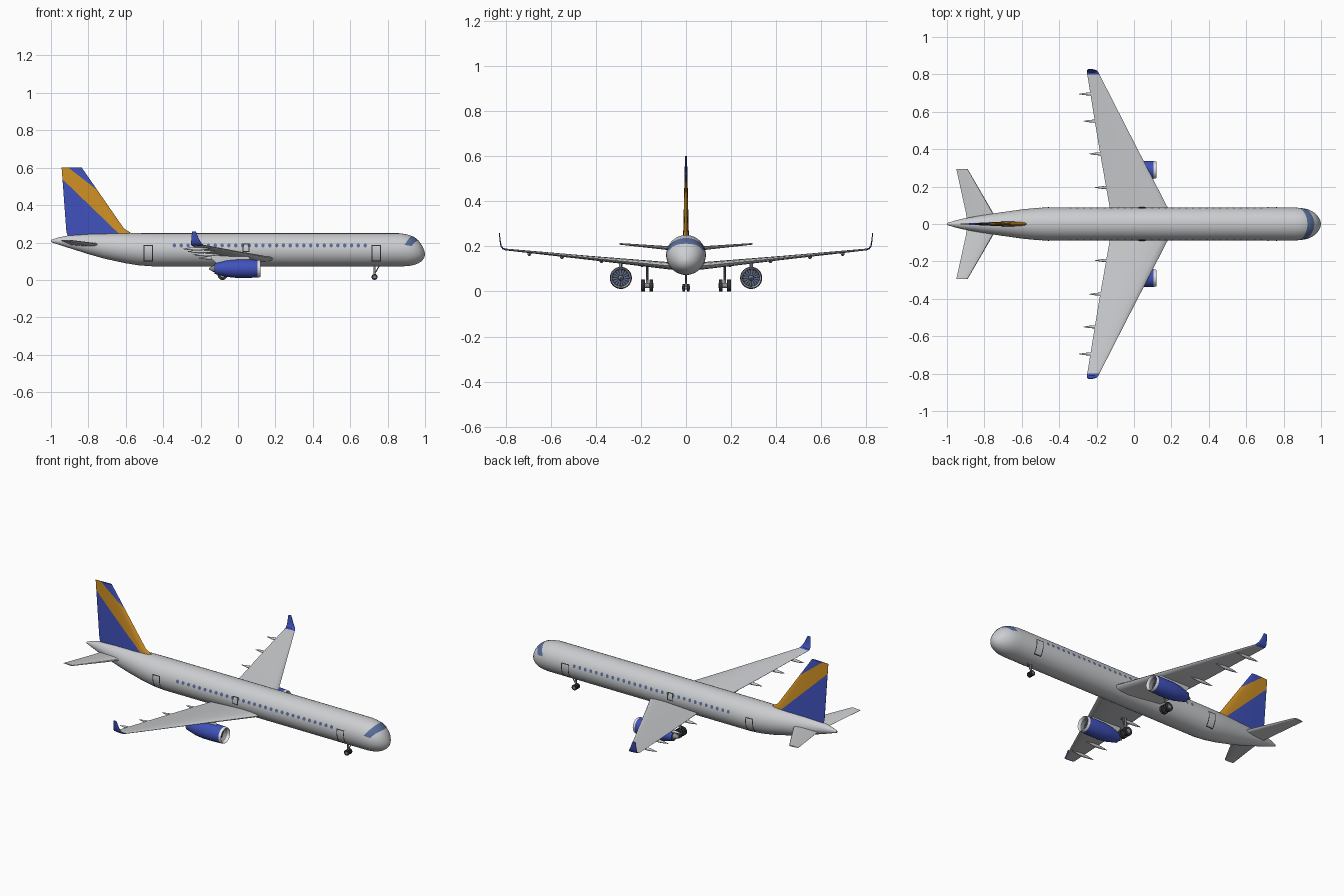
import bpy, bmesh, math
from mathutils import Vector, Matrix

if "Cube" in bpy.data.objects:
    bpy.data.objects.remove(bpy.data.objects["Cube"])


def material(name, rgb):
    m = bpy.data.materials.new(name)
    m.use_nodes = True
    m.diffuse_color = (*rgb, 1)
    m.node_tree.nodes["Principled BSDF"].inputs["Base Color"].default_value = (*rgb, 1)
    return m


GREY = material("light grey paint", (0.60, 0.61, 0.63))
BLUE = material("blue paint", (0.05, 0.085, 0.50))
GOLD = material("gold paint", (0.62, 0.28, 0.018))
GLASS = material("blue grey glass", (0.10, 0.15, 0.32))
WHITE = material("white lip", (0.80, 0.80, 0.80))
DARK = material("dark rubber", (0.03, 0.03, 0.035))
METAL = material("gear metal", (0.25, 0.26, 0.29))


def finish(name, bm, mats, mirror=False, recalc=True, smooth=35):
    if recalc:
        bmesh.ops.recalc_face_normals(bm, faces=bm.faces)
    me = bpy.data.meshes.new(name)
    bm.to_mesh(me)
    bm.free()
    for m in mats:
        me.materials.append(m)
    ob = bpy.data.objects.new(name, me)
    bpy.context.collection.objects.link(ob)
    if mirror:
        mod = ob.modifiers.new("Mirror", 'MIRROR')
        mod.use_axis = (False, True, False)
        mod.use_mirror_merge = False
    bpy.ops.object.select_all(action='DESELECT')
    ob.select_set(True)
    bpy.context.view_layer.objects.active = ob
    bpy.ops.object.shade_smooth_by_angle(angle=math.radians(smooth))
    return ob


def skin(bm, rings, caps=True):
    """Bridge closed rings of equal point count."""
    vs = [[bm.verts.new(p) for p in r] for r in rings]
    n = len(vs[0])
    for a, b in zip(vs, vs[1:]):
        for i in range(n):
            bm.faces.new((a[i], a[(i + 1) % n], b[(i + 1) % n], b[i]))
    if caps:
        bm.faces.new(vs[0])
        bm.faces.new(vs[-1])
    return vs


# Aerofoil: chord fraction, half thickness fraction
FOIL = [(0, 0), (0.03, 0.26), (0.12, 0.43), (0.32, 0.5), (0.62, 0.33), (1, 0.04)]


def foil_loft(bm, sections):
    """Each section: leading x, trailing x, y, z, thickness, roll in degrees."""
    rings = []
    for le, te, y, z, t, roll in sections:
        a = math.radians(roll)
        loop = [(c, h) for c, h in FOIL] + [(c, -h) for c, h in FOIL[:0:-1]]
        rings.append([(le + (te - le) * c, y - math.sin(a) * h * t, z + math.cos(a) * h * t)
                      for c, h in loop])
    skin(bm, rings)


def spin(bm, profile, y=0, z=0, seg=32):
    """Body of revolution along x."""
    skin(bm, [[(x, y + r * math.cos(2 * math.pi * i / seg), z + r * math.sin(2 * math.pi * i / seg))
               for i in range(seg)] for x, r in profile])


def rod(bm, a, b, r, seg=16):
    a, b = Vector(a), Vector(b)
    d = b - a
    M = Matrix.Translation((a + b) / 2) @ d.to_track_quat('Z', 'Y').to_matrix().to_4x4()
    bmesh.ops.create_cone(bm, cap_ends=True, segments=seg, radius1=r, radius2=r,
                          depth=d.length, matrix=M)


# Fuselage stations: x, top z, bottom z, half width
HULL = [(-1.0, .214, .203, .005), (-.96, .227, .189, .017), (-.917, .236, .175, .028),
        (-.8, .245, .138, .049), (-.72, .248, .115, .061), (-.6, .250, .089, .078),
        (-.53, .250, .078, .085), (-.46, .250, .073, .088), (.86, .250, .073, .088),
        (.89, .246, .073, .086), (.91, .2415, .0745, .083), (.928, .235, .077, .079),
        (.947, .2245, .082, .071), (.965, .210, .0895, .060), (.977, .195, .097, .049),
        (.987, .178, .106, .036), (.995, .159, .118, .020), (1.0, .141, .133, .004)]


def hull(x, a, off=0.0):
    """Surface point at station x and angle a from the top, towards +y."""
    for p, q in zip(HULL, HULL[1:]):
        if x <= q[0]:
            break
    k = (x - p[0]) / (q[0] - p[0])
    top, bot, w = (p[i] + (q[i] - p[i]) * k for i in (1, 2, 3))
    return Vector((x, (w + off) * math.sin(a), (top + bot) / 2 + ((top - bot) / 2 + off) * math.cos(a)))


def angle_at(x, z):
    top, bot = hull(x, 0).z, hull(x, math.pi).z
    return math.acos((z - (top + bot) / 2) / ((top - bot) / 2))


def plate(bm, f, nu, nv):
    """Grid of faces over f(u, v), turned outward from the body axis."""
    g = [[bm.verts.new(f(i / nu, j / nv)) for j in range(nv + 1)] for i in range(nu + 1)]
    for i in range(nu):
        for j in range(nv):
            fc = bm.faces.new((g[i][j], g[i + 1][j], g[i + 1][j + 1], g[i][j + 1]))
            fc.normal_update()
            c = fc.calc_center_median()
            if fc.normal.dot(c - Vector((c.x - .01, 0, .16))) < 0:
                fc.normal_flip()


bm = bmesh.new()
skin(bm, [[hull(s[0], 2 * math.pi * i / 48) for i in range(48)] for s in HULL])
finish("fuselage", bm, [GREY])

# Windscreen band wrapping the nose
bm = bmesh.new()


def screen(u, v):
    a = (2 * u - 1) * math.radians(72)
    c = (math.cos(a) - .31) / .69
    return hull(.89 + .037 * c + .038 * v, a, .0015)


plate(bm, screen, 32, 8)
finish("windscreen", bm, [GLASS], recalc=False)

# Cabin windows
bm = bmesh.new()
for i in range(29):
    x = -.34 + i * 1.02 / 28
    a0 = angle_at(x, .184)
    ring = [bm.verts.new(hull(x + .0095 * math.cos(t), a0 + .0105 / .088 * math.sin(t), .0015))
            for t in (k * math.pi / 5 for k in range(10))]
    f = bm.faces.new(ring)
    f.normal_update()
    if f.normal.y < 0:
        f.normal_flip()
finish("cabin_windows", bm, [GLASS], mirror=True, recalc=False)

# Door outlines: front, overwing and rear
bm = bmesh.new()
W = .005
for x0, x1, z0, z1 in ((.715, .765, .10, .185), (.025, .062, .15, .195), (-.505, -.455, .10, .185)):
    for a, b, c, d in ((x0, x0 + W, z0, z1), (x1 - W, x1, z0, z1), (x0, x1, z0, z0 + W), (x0, x1, z1 - W, z1)):
        plate(bm, lambda u, v: hull(a + (b - a) * u, angle_at(a + (b - a) * u, c + (d - c) * v), .002), 2, 8)
finish("door_outlines", bm, [DARK], mirror=True, recalc=False)

# Wings and upturned tips
bm = bmesh.new()
foil_loft(bm, [(.225, -.115, 0, .108, .036, 0), (.18, -.13, .088, .115, .032, 0),
               (.004, -.19, .43, .149, .018, 0), (-.185, -.25, .80, .186, .008, 0)])
finish("wings", bm, [GREY], mirror=True)
bm = bmesh.new()
foil_loft(bm, [(-.185, -.25, .80, .186, .008, 5), (-.19, -.251, .812, .190, .007, 35),
               (-.198, -.251, .820, .201, .006, 62), (-.21, -.249, .824, .222, .005, 78),
               (-.226, -.246, .828, .260, .004, 85)])
finish("winglets", bm, [BLUE], mirror=True)

# Horizontal tail
bm = bmesh.new()
foil_loft(bm, [(-.72, -.89, 0, .186, .022, 0), (-.757, -.90, .066, .191, .018, 0),
               (-.89, -.95, .295, .211, .007, 0)])
finish("tailplanes", bm, [GREY], mirror=True)

# Fin, cut along the edges of its gold diagonal band
bm = bmesh.new()
rings = []
for le, te, z, t in ((-.54, -.90, .215, .03), (-.575, -.917, .253, .026),
                     (-.61, -.919, .275, .024), (-.835, -.943, .60, .009)):
    loop = FOIL + [(c, -h) for c, h in FOIL[:0:-1]]
    rings.append([(le + (te - le) * c, h * t, z) for c, h in loop])
skin(bm, rings)
bmesh.ops.recalc_face_normals(bm, faces=bm.faces)
LINES = [(Vector((-.943, 0, .543)), Vector((-.64, 0, .25))),
         (Vector((-.906, 0, .60)), Vector((-.765, 0, .49)))]
cuts = [(p, Vector((p.z - q.z, 0, q.x - p.x)).normalized()) for p, q in LINES]
for p, n in cuts:
    bmesh.ops.bisect_plane(bm, geom=bm.verts[:] + bm.edges[:] + bm.faces[:], plane_co=p, plane_no=n)
for f in bm.faces:
    c = f.calc_center_median()
    above_low, above_high = ((c - p).dot(n) > 0 for p, n in cuts)
    f.material_index = 1 if above_low and not above_high else 0
finish("fin", bm, [BLUE, GOLD])

# Engines
EY, EZ = .289, .06
bm = bmesh.new()
spin(bm, [(.075, .037), (.105, .038), (.117, .041), (.12, .0435), (.116, .0455), (.105, .047),
          (.06, .049), (-.01, .049), (-.06, .044), (-.125, .028), (-.125, .022)], EY, EZ)
for f in bm.faces:
    if f.calc_center_median().x > .104:
        f.material_index = 1
    elif len(f.verts) > 4:
        f.material_index = 2
    elif (f.calc_center_median().yz - Vector((EY, EZ))).length < .0385 and f.calc_center_median().x > 0:
        f.material_index = 2
finish("engine_nacelles", bm, [BLUE, WHITE, METAL], mirror=True)

bm = bmesh.new()
spin(bm, [(-.11, .022), (-.13, .018), (-.155, .004)], EY, EZ)
finish("exhaust_cones", bm, [METAL], mirror=True)

# Fan discs with alternating blades, and spinners
bm = bmesh.new()
bmesh.ops.create_circle(bm, cap_ends=True, cap_tris=True, segments=32, radius=.0372,
                        matrix=Matrix.Translation((.079, EY, EZ)) @ Matrix.Rotation(math.pi / 2, 4, 'Y'))
for f in bm.faces:
    c = f.calc_center_median()
    f.material_index = int((math.atan2(c.z - EZ, c.y - EY) + math.pi) / (2 * math.pi) * 32) % 2
finish("engine_fans", bm, [DARK, GLASS], mirror=True, recalc=False)
bm = bmesh.new()
spin(bm, [(.078, .012), (.09, .008), (.1, .002)], EY, EZ, 16)
finish("engine_spinners", bm, [METAL], mirror=True)

# Pylons joining engines to wings
bm = bmesh.new()
skin(bm, [[(le + (te - le) * c, EY + h * .016, z)
           for c, h in FOIL + [(c, -h) for c, h in FOIL[:0:-1]]]
          for le, te, z in ((.07, -.11, .085), (.065, -.14, .112), (.05, -.15, .134))])
finish("engine_pylons", bm, [GREY], mirror=True)

# Flap fairings under the trailing edge
bm = bmesh.new()
for y, x in ((.195, -.21), (.375, -.24), (.55, -.27), (.695, -.295)):
    spin(bm, [(x + d, r) for d, r in ((0, .001), (.03, .006), (.065, .009), (.1, .008), (.15, .001))],
         y, .098 + y * .098, 12)
finish("flap_fairings", bm, [GREY], mirror=True)

# Landing gear: struts, axles, wheels and hubs
struts, wheels = bmesh.new(), bmesh.new()
for x, y, top, r, gap, w in ((-.083, .172, .12, .026, .018, .017), (.73, 0, .085, .016, .011, .011)):
    rod(struts, (x, y, r), (x, y, top), .0055)
    rod(struts, (x, y - gap - w * .56, r), (x, y + gap + w * .56, r), r * .45)
    rod(struts, (x, y, r + .015), (x + .025, y, top - .01), .003, 8)
    for s in (-1, 1):
        rod(wheels, (x, y + s * gap - w / 2, r), (x, y + s * gap + w / 2, r), r, 24)
finish("gear_struts", struts, [METAL], mirror=True)
finish("gear_wheels", wheels, [DARK], mirror=True)
